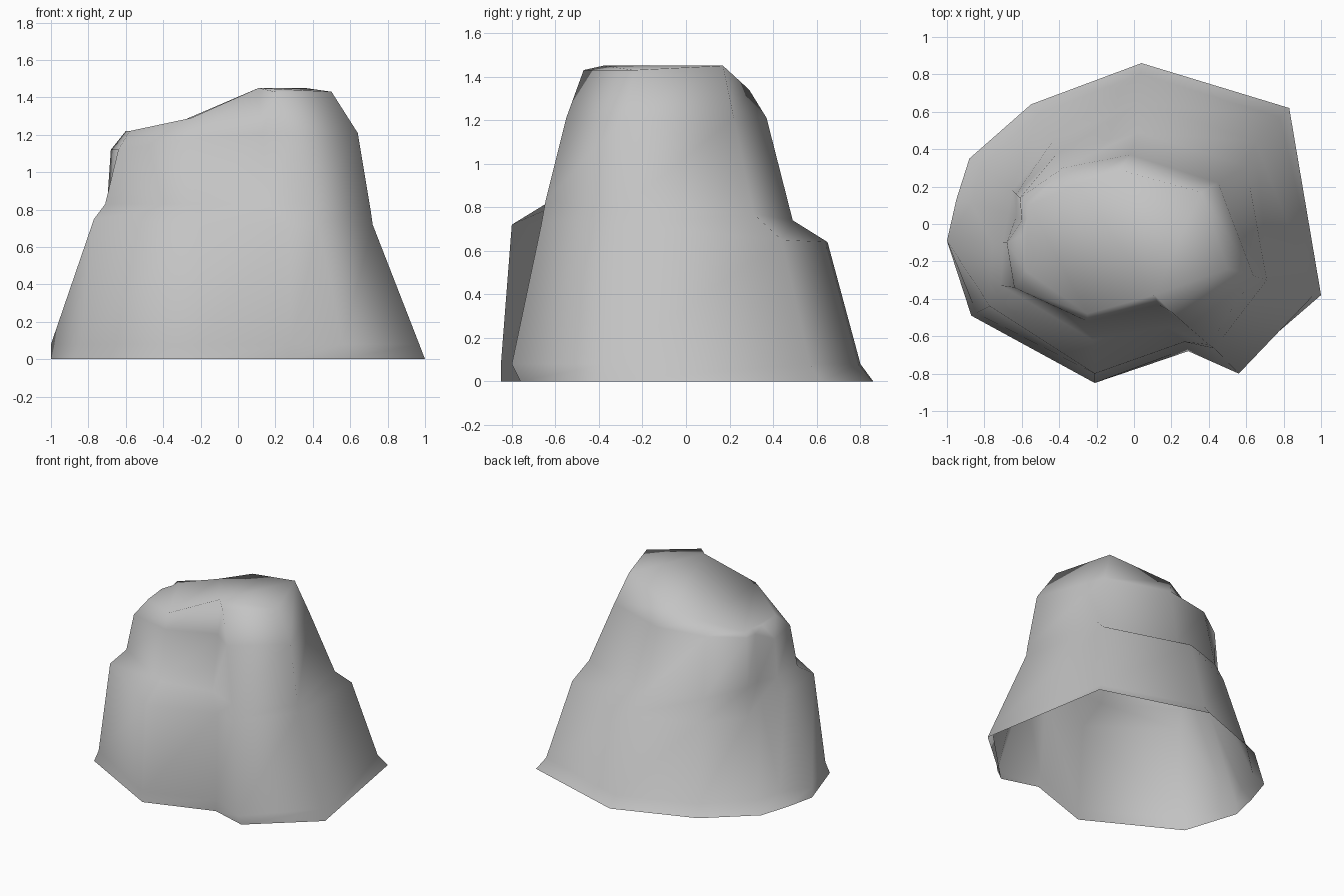
import bpy
import bmesh
from mathutils import Vector

default_cube = bpy.data.objects.get("Cube")
if default_cube:
    bpy.data.objects.remove(default_cube, do_unlink=True)


def make_material(name, colour):
    material = bpy.data.materials.new(name)
    material.use_nodes = True
    material.diffuse_color = colour
    shader = material.node_tree.nodes["Principled BSDF"]
    shader.inputs["Base Color"].default_value = colour
    shader.inputs["Roughness"].default_value = 0.9
    return material


def outline(*points, height=0.0):
    """Ring of ridge points; points without a height use the shared one."""
    return [Vector(p if len(p) == 3 else (*p, height)) for p in points]


def bridge_rings(bm, lower, upper):
    """Wrap a band of quads between two rings of equal length."""
    count = len(lower)
    for i in range(count):
        j = (i + 1) % count
        # wound outward because the ridges run clockwise from above
        bm.faces.new((lower[j], lower[i], upper[i], upper[j]))


# Each ring starts at the back ridge and passes +x, the front notch, then -x
base = outline((.04, .86), (.83, .62), (1, -.38), (.56, -.76), (.29, -.68),
               (-.21, -.85), (-.87, -.49), (-1, -.09), (-.95, .13),
               (-.88, .35), (-.55, .64))

# Bulging lower shoulder
shoulder = outline((.03, .65, .64), (.65, .44, .65), (.72, -.3), (.43, -.665),
                   (.27, -.63), (-.21, -.8), (-.77, -.44, .75), (-.76, -.1),
                   (-.67, .06), (-.65, .18, .62), (-.43, .45, .62),
                   height=.72)

# Inset step above the shoulder
ledge = outline((.02, .49, .74), (.6, .31, .77), (.71, -.3, .79), (.4, -.645),
                (.17, -.55), (-.22, -.62), (-.71, -.33), (-.7, -.1),
                (-.63, .04), (-.63, .16), (-.41, .38, .77), height=.83)

# Upper wall edge
rim = outline((-.02, .37), (.45, .22), (.64, -.28), (.29, -.55), (.13, -.43),
              (-.25, -.52, 1.18), (-.64, -.34, 1.12), (-.68, -.1, 1.12),
              (-.6, .02, 1.18), (-.61, .14, 1.2), (-.38, .3), height=1.21)

# Crown, flat towards +x and sloping down towards -x
crown = outline((-.08, .29, 1.34), (.36, .17), (.5, -.24, 1.43),
                (.2, -.47, 1.43), (.11, -.38), (-.25, -.48, 1.29),
                (-.58, -.25, 1.22), (-.6, -.06, 1.22), (-.57, .03, 1.22),
                (-.56, .1, 1.22), (-.31, .21, 1.27), height=1.45)

# Foot just above the ground: flared skirt, steep or undercut on some ridges
foot = [low.lerp(high, .28) for low, high in zip(base, shoulder)]
for point in foot:
    point.z = .08
for index in (5, 7):
    foot[index].xy = base[index].xy
foot[2].xy = base[2].lerp(shoulder[2], .11).xy
foot[3].xy = (.56, -.8)

# Hollow rock shell, open underneath
bm = bmesh.new()
rings = [[bm.verts.new(point) for point in ring]
         for ring in (base, foot, shoulder, ledge, rim, crown)]
for lower, upper in zip(rings, rings[1:]):
    bridge_rings(bm, lower, upper)

# Top panels: high plateau, back slope, side slope, low terrace
top = rings[-1]
plateau = top[1:5]
back_slope = [top[0], top[1], top[4]]
side_slope = [top[0], top[4], top[5], top[-1]]
terrace = top[5:]
for panel in (plateau, back_slope, side_slope, terrace):
    bm.faces.new(panel[::-1])
for face in bm.faces:
    face.smooth = True

mesh = bpy.data.meshes.new("rock")
bm.to_mesh(mesh)
bm.free()
mesh.materials.append(make_material("stone_grey", (.55, .55, .55, 1)))

rock = bpy.data.objects.new("rock", mesh)
bpy.context.collection.objects.link(rock)
